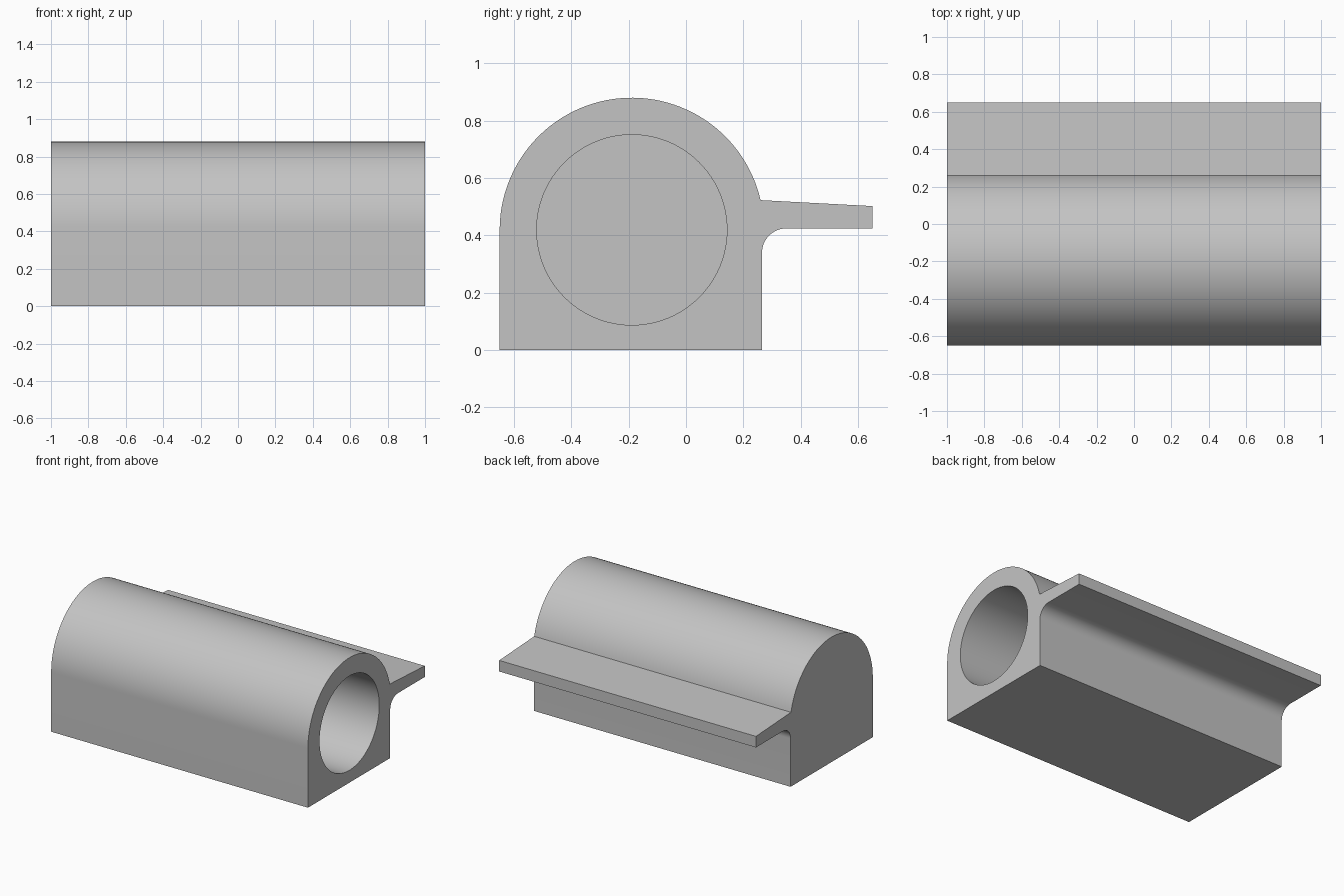
import bpy
import bmesh
from math import sin, cos, radians, pi

cube = bpy.data.objects.get("Cube")
if cube:
    bpy.data.objects.remove(cube, do_unlink=True)

# Main dimensions
HALF_LENGTH = 1.0
FRONT_Y, BACK_Y, FLANGE_Y = -0.65, 0.265, 0.65
AXIS_Y, AXIS_Z = -0.189, 0.419
OUTER_R, BORE_R, FILLET_R = 0.461, 0.332, 0.085
FLANGE_BOTTOM, FLANGE_TIP = 0.424, 0.502
END_WALL = 0.13

grey = bpy.data.materials.new("plain grey")
grey.use_nodes = True
colour = (0.55, 0.55, 0.55, 1)
grey.diffuse_color = colour
grey.node_tree.nodes["Principled BSDF"].inputs["Base Color"].default_value = colour


def arc(y, z, radius, start, end, steps):
    angles = [radians(start + (end - start) * i / steps) for i in range(steps + 1)]
    return [(y + radius * cos(a), z + radius * sin(a)) for a in angles]


def extrude_profile(name, points, x0, x1):
    """Sweep a closed y-z outline along x."""
    bm = bmesh.new()
    face = bm.faces.new([bm.verts.new((x0, y, z)) for y, z in points])
    swept = bmesh.ops.extrude_face_region(bm, geom=[face])["geom"]
    verts = [v for v in swept if isinstance(v, bmesh.types.BMVert)]
    bmesh.ops.translate(bm, verts=verts, vec=(x1 - x0, 0, 0))
    bmesh.ops.recalc_face_normals(bm, faces=bm.faces)
    mesh = bpy.data.meshes.new(name)
    bm.to_mesh(mesh)
    bm.free()
    mesh.materials.append(grey)
    obj = bpy.data.objects.new(name, mesh)
    bpy.context.collection.objects.link(obj)
    return obj


# Housing outline: flat base, filleted flange, rounded top
outline = [(FRONT_Y, 0), (BACK_Y, 0)]
outline += arc(BACK_Y + FILLET_R, FLANGE_BOTTOM - FILLET_R, FILLET_R, 180, 90, 16)
outline += [(FLANGE_Y, FLANGE_BOTTOM), (FLANGE_Y, FLANGE_TIP)]
outline += arc(AXIS_Y, AXIS_Z, OUTER_R, 13, 180, 72)
housing = extrude_profile("housing", outline, -HALF_LENGTH, HALF_LENGTH)

# Blind bore, open at the left end
bore = extrude_profile("bore_cutter", arc(AXIS_Y, AXIS_Z, BORE_R, 0, 360, 96)[:-1],
                       -HALF_LENGTH + END_WALL, HALF_LENGTH + 0.1)
bore.hide_render = True
cut = housing.modifiers.new("bore", 'BOOLEAN')
cut.operation = 'DIFFERENCE'
cut.solver = 'EXACT'
cut.object = bore

bpy.ops.object.select_all(action='DESELECT')
housing.select_set(True)
bpy.context.view_layer.objects.active = housing
bpy.ops.object.modifier_apply(modifier=cut.name)
bpy.data.objects.remove(bore, do_unlink=True)
bpy.ops.object.shade_smooth_by_angle(angle=pi / 6)
